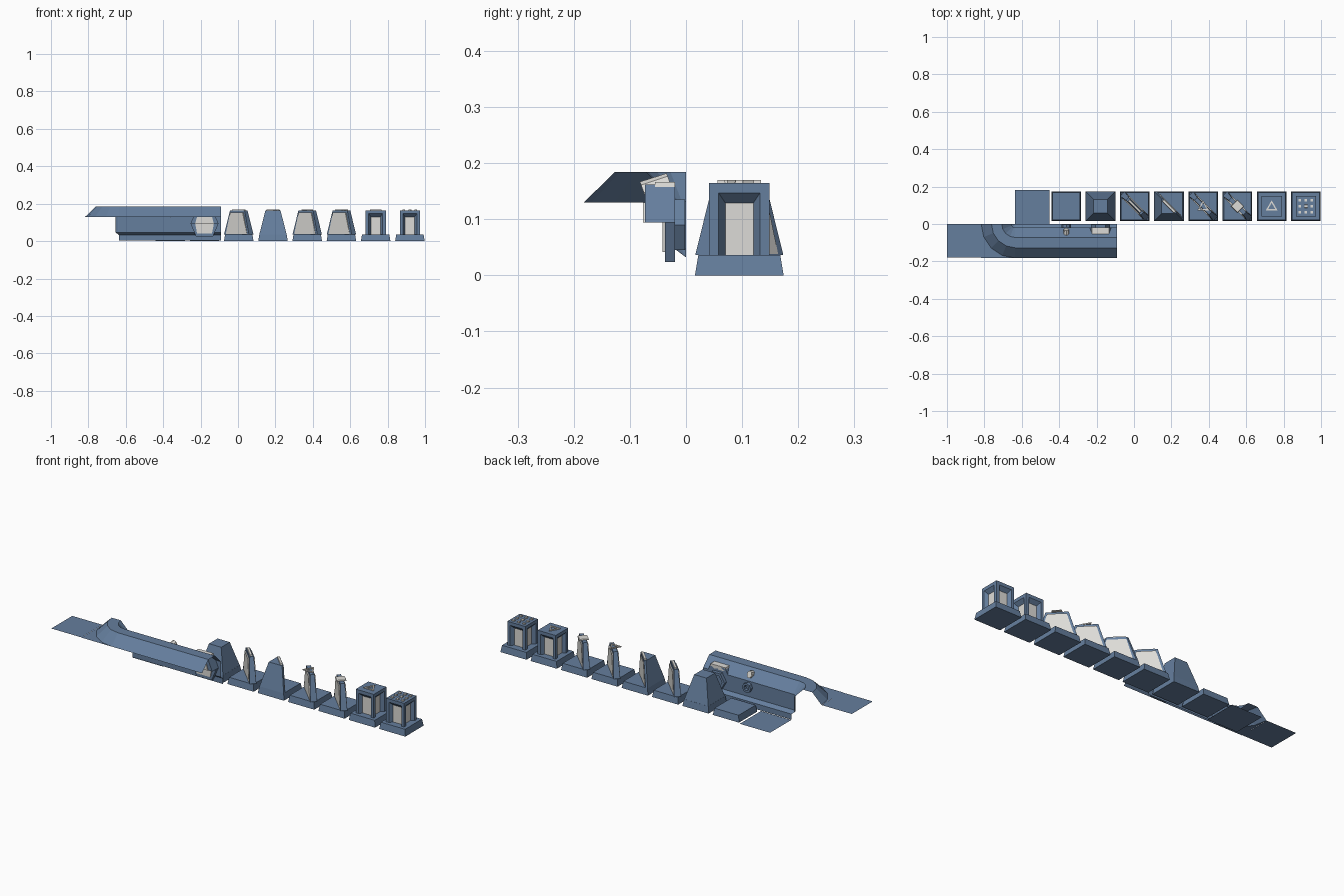
import bpy, bmesh, math
from mathutils import Vector, Matrix

if "Cube" in bpy.data.objects:
    bpy.data.objects.remove(bpy.data.objects["Cube"])


def material(name, c):
    m = bpy.data.materials.new(name)
    m.diffuse_color = (*c, 1)
    m.use_nodes = True
    m.node_tree.nodes["Principled BSDF"].inputs["Base Color"].default_value = m.diffuse_color
    return m


BLUE = material("steel blue", (0.13, 0.21, 0.34))
PALE = material("pale grey", (0.72, 0.71, 0.68))
PITCH, CY = 0.183, 0.095


def tile_x(i):
    return -0.545 + i * PITCH


def build(name, faces, mats=(BLUE,), loc=(0, 0, 0), rot=0.0, fix=False):
    """faces: list of (points, material index)"""
    bm = bmesh.new()
    for pts, mi in faces:
        f = bm.faces.new([bm.verts.new(p) for p in pts])
        f.material_index = mi
    bmesh.ops.remove_doubles(bm, verts=bm.verts, dist=1e-5)
    if fix:
        bmesh.ops.recalc_face_normals(bm, faces=bm.faces)
    me = bpy.data.meshes.new(name)
    bm.to_mesh(me)
    bm.free()
    for m in mats:
        me.materials.append(m)
    ob = bpy.data.objects.new(name, me)
    ob.location = loc
    ob.rotation_euler[2] = rot
    bpy.context.collection.objects.link(ob)
    return ob


def loft(name, lower, upper, mats=(BLUE,), **kw):
    n = len(lower)
    faces = [([lower[i], lower[(i + 1) % n], upper[(i + 1) % n], upper[i]], 0) for i in range(n)]
    faces += [(lower[::-1], 0), (upper, 0)]
    return build(name, faces, mats, fix=True, **kw)


def square(h, z):
    return [(-h, -h, z), (h, -h, z), (h, h, z), (-h, h, z)]


def ring(name, n, r0, r1, depth, mat, matrix, start=0.0, sx=1.0):
    """Flat-faced polygon ring lying in local xy, or a solid disc when r0 is 0."""
    def loop(r, z):
        return [matrix @ Vector((sx * r * math.cos(start + 2 * math.pi * i / n),
                                 r * math.sin(start + 2 * math.pi * i / n), z)) for i in range(n)]
    if r0 == 0:
        return loft(name, loop(r1, 0), loop(r1 * 0.9, depth), (mat,))
    a, b, c, d = loop(r1, 0), loop(r1, depth), loop(r0, depth), loop(r0, 0)
    faces = []
    for p, q in ((a, b), (b, c), (c, d), (d, a)):
        faces += [([p[i], p[(i + 1) % n], q[(i + 1) % n], q[i]], 0) for i in range(n)]
    return build(name, faces, (mat,), fix=True)


# flat floor tiles
build("ground_plate", [([(-0.635, 0, 0), (-0.4525, 0, 0), (-0.4525, 0.183, 0), (-0.635, 0.183, 0)], 0)])
build("upper_plate", [([(-1, -0.18, 0.13), (-0.818, -0.18, 0.13), (-0.818, 0, 0.13), (-1, 0, 0.13)], 0)])

# trench rim: one profile swept round the corner and along the straight run
PROFILE = [(0.182, 0.13), (0.127, 0.184), (0.072, 0.184), (0.02, 0.132), (0.02, 0.047), (0, 0.032), (0, 0.002)]
SEG = 4
frames = [((-0.635, 0), math.pi + math.pi / 2 * i / SEG) for i in range(SEG + 1)]
frames += [((-0.635 + PITCH * k, 0), math.pi * 1.5) for k in (1, 2, 2.98)]
rows = [[(o[0] + r * math.cos(t), o[1] + r * math.sin(t), z) for r, z in PROFILE] for o, t in frames]
rim = []
for a, b in zip(rows, rows[1:]):
    for i in range(len(PROFILE) - 1):
        pts = []
        for p in (a[i], b[i], b[i + 1], a[i + 1]):
            if all((Vector(p) - Vector(q)).length > 1e-4 for q in pts):
                pts.append(p)
        if len(pts) > 2:
            rim.append((pts, 0))
build("trench_rim", rim)
# flat filling outside the rim corner
corner = (-0.818, -0.182, 0.13)
arc = [r[0] for r in rows[:SEG + 1]]
build("rim_corner_floor", [([corner, b, a], 0) for a, b in zip(arc, arc[1:])])

# big hexagonal pipe housing behind the last straight piece
hx = tile_x(2)


def slab(name, prof, y0, y1, mat):
    loft(name, [(hx + x, y0, z) for x, z in prof], [(hx + x, y1, z) for x, z in prof], (mat,))


slab("pipe_housing_upper", [(-0.075, 0.094), (0.075, 0.094), (0.045, 0.162), (-0.045, 0.162)], -0.073, -0.02, BLUE)
slab("pipe_housing_lower", [(-0.075, 0.094), (-0.045, 0.024), (0.045, 0.024), (0.075, 0.094)], -0.0375, -0.02, BLUE)
slab("pipe_back_upper", [(-0.05, 0.094), (0.05, 0.094), (0.04, 0.13), (-0.04, 0.13)], -0.077, -0.072, PALE)
slab("pipe_back_lower", [(-0.05, 0.094), (-0.04, 0.042), (0.04, 0.042), (0.05, 0.094)], -0.042, -0.037, PALE)
slab("pipe_top_cap", [(-0.05, 0.145), (0.05, 0.145), (0.045, 0.166), (-0.045, 0.166)], -0.055, -0.02, PALE)
face_y = Matrix.Rotation(-math.pi / 2, 4, 'X')
ring("pipe_mouth", 6, 0.036, 0.052, 0.018, BLUE, Matrix.Translation((hx, -0.02, 0.09)) @ face_y)

# small vent on the piece before it
vx = tile_x(1)
ring("vent_mouth", 8, 0.014, 0.026, 0.018, BLUE, Matrix.Translation((vx, -0.02, 0.1)) @ face_y)
ring("vent_lamp", 8, 0, 0.021, 0.05,
     PALE, Matrix.Translation((vx, -0.075, 0.147)) @ Matrix.Rotation(-math.radians(70), 4, 'X'), sx=0.8)

# tile bases
for i in range(1, 9):
    loft("tile_base", square(0.079, 0), square(0.073, 0.036), loc=(tile_x(i), CY, 0))

# full sloped block
loft("sloped_block", square(0.074, 0.03), square(0.037, 0.166), loc=(tile_x(2), CY, 0))

# half sloped block cut along the diagonal
b, t, e = 0.073, 0.04, 0.012
loft("half_sloped_block",
     [(-b, -b, 0.036), (b, -b, 0.036), (b, -b + e, 0.036), (-b + e, b, 0.036), (-b, b, 0.036)],
     [(-t, -t, 0.165), (t, -t, 0.165), (t, -t + e, 0.165), (-t + e, t, 0.165), (-t, t, 0.165)],
     loc=(tile_x(4), CY, 0))


def panel(i, side, off0, off1):
    """Pale trapezoid plate on a diagonal wall; local x runs along the diagonal."""
    def q(o):
        return [(-0.08, side * o, 0.038), (0.08, side * o, 0.038),
                (0.047, side * o, 0.152), (-0.047, side * o, 0.152)]
    loft("wall_panel", q(off0), q(off1), (PALE,), loc=(tile_x(i), CY, 0), rot=-math.pi / 4)


panel(4, 1, 0.004, 0.011)

# thin diagonal walls with a panel on each side
for i in (3, 5, 6):
    lo = [(-0.094, -0.017, 0.036), (0.094, -0.017, 0.036), (0.094, 0.017, 0.036), (-0.094, 0.017, 0.036)]
    up = [(-0.055, -0.011, 0.165), (0.055, -0.011, 0.165), (0.055, 0.011, 0.165), (-0.055, 0.011, 0.165)]
    loft("diagonal_wall", lo, up, loc=(tile_x(i), CY, 0), rot=-math.pi / 4)
    for s in (1, -1):
        panel(i, s, 0.012, 0.018)
for i in (3, 4):
    lo = [(x, y, 0.164) for x, y in ((-0.045, -0.007), (0.045, -0.007), (0.045, 0.007), (-0.045, 0.007))]
    loft("wall_cap", lo, [(x * 0.95, y * 0.8, 0.17) for x, y, z in lo], (PALE,),
         loc=(tile_x(i), CY, 0), rot=-math.pi / 4)

# pillars with a recessed pale panel on all four sides
for i in (7, 8):
    def rect(h, d, z):
        return [(-h, -d, 0.036), (-h, -d, z), (h, -d, z), (h, -d, 0.036)]
    outer, mid, inner = rect(0.054, 0.054, 0.165), rect(0.037, 0.054, 0.147), rect(0.025, 0.036, 0.129)
    faces = [(square(0.054, 0.165), 0)]
    for k in range(4):
        m = Matrix.Rotation(k * math.pi / 2, 3, 'Z')
        side = [([p[j], q[j], q[j + 1], p[j + 1]][::-1], 0)
                for p, q in ((outer, mid), (mid, inner)) for j in range(3)]
        side.append((inner[::-1], 1))
        faces += [([m @ Vector(v) for v in pts], mi) for pts, mi in side]
    build("pillar", faces, (BLUE, PALE), loc=(tile_x(i), CY, 0))


# small raised markers on top
def at(i, dx=0, dy=0):
    return Matrix.Translation((tile_x(i) + dx, CY + dy, 0.164))


for i in (5, 7):
    ring("triangle_marker", 3, 0.022, 0.036, 0.006, PALE, at(i, 0, -0.004), math.pi / 2)
ring("square_marker", 4, 0, 0.036, 0.006, PALE, at(6))
ring("pillar_marker_centre", 4, 0, 0.012, 0.006, PALE, at(8), math.pi / 4)
for dx in (-0.032, 0, 0.032):
    for dy in (-0.032, 0, 0.032):
        if dx or dy:
            ring("pillar_marker_dot", 4, 0, 0.010, 0.006, PALE, at(8, dx, dy), math.pi / 4)
